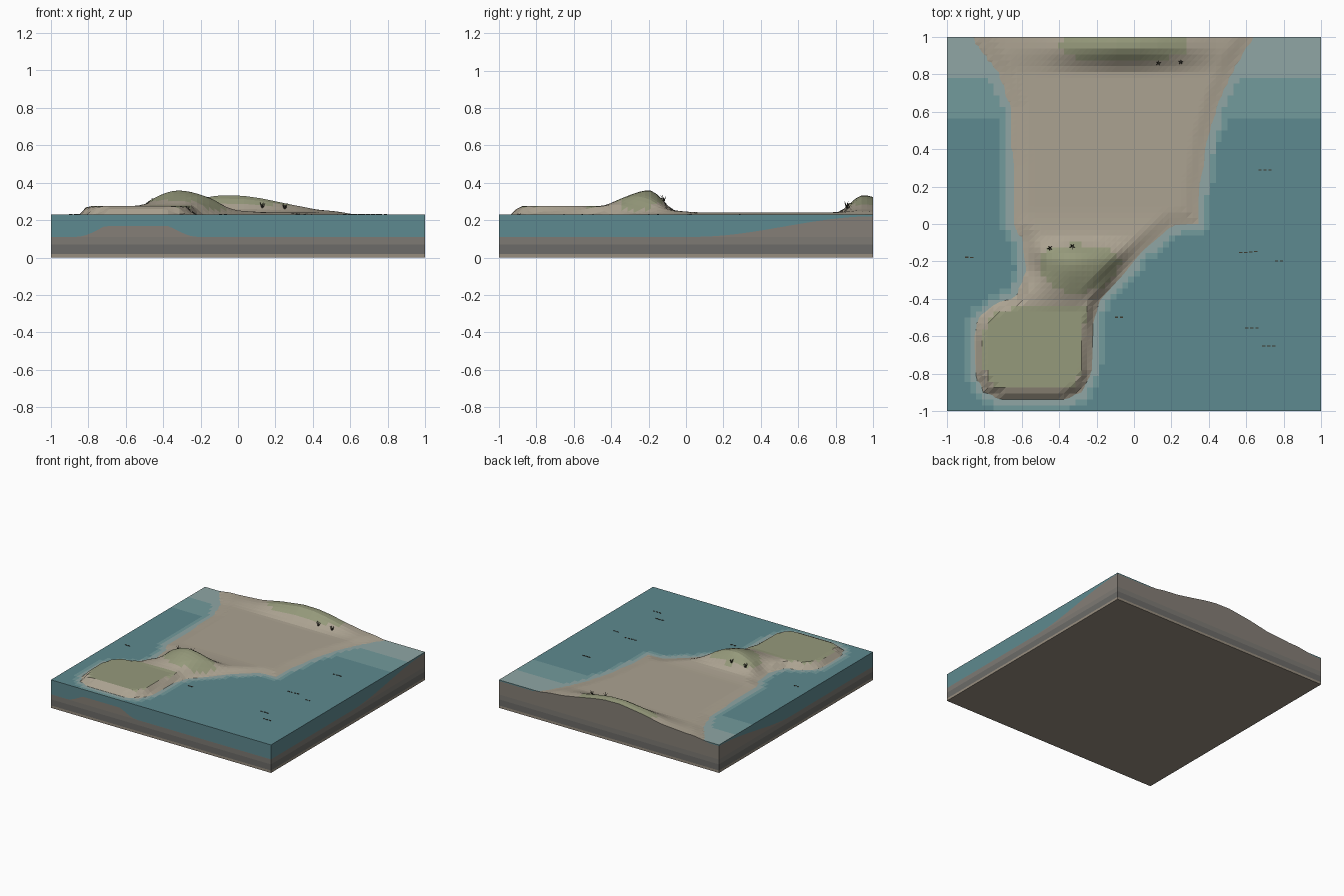
import bpy, bmesh, math, random
from mathutils import Vector

if "Cube" in bpy.data.objects:
    bpy.data.objects.remove(bpy.data.objects["Cube"])

random.seed(4)
N, SEA, FLOOR = 64, 0.23, 0.11


def mat(name, r, g, b):
    m = bpy.data.materials.new(name)
    m.diffuse_color = tuple((c / 255) ** 2.2 for c in (r, g, b)) + (1,)
    m.use_nodes = True
    m.node_tree.nodes["Principled BSDF"].inputs["Base Color"].default_value = m.diffuse_color
    return m


SAND = mat("sand", 170, 161, 144)
GRASS = mat("grass", 148, 152, 122)
ROCK = mat("rock", 132, 126, 118)
DEEP = mat("deep_water", 94, 136, 142)
MID = mat("mid_water", 114, 153, 155)
SHALLOW = mat("shallow_water", 142, 165, 163)
DARK = mat("dark", 62, 60, 50)


def ss(t):
    t = max(0, min(1, t))
    return t * t * (3 - 2 * t)


def hump(v, lo, peak, hi):
    return ss((v - lo) / (peak - lo)) if v < peak else ss((hi - v) / (hi - peak))


# Coastline seen from above: mainland, neck and rounded headland
COAST = [(-.92, 1.1), (-.86, .98), (-.73, .8), (-.67, .62), (-.65, .3), (-.65, -.02),
         (-.6, -.09), (-.58, -.25), (-.63, -.39), (-.75, -.43), (-.83, -.5),
         (-.855, -.6), (-.85, -.8), (-.8, -.9), (-.7, -.94), (-.38, -.94),
         (-.28, -.9), (-.23, -.8), (-.22, -.55), (-.19, -.42), (.05, -.15),
         (.2, -.02), (.35, 0), (.36, .2), (.4, .45), (.46, .65), (.56, .87),
         (.65, 1), (.7, 1.1)]
RIDGE = [(-1, 0), (-.7, .004), (-.48, .022), (-.3, .062), (-.1, .092), (.03, .09),
         (.13, .075), (.27, .045), (.42, .015), (.58, 0), (1, 0)]


def coast_distance(x, y):
    best, inside = 9, False
    for (ax, ay), (bx, by) in zip(COAST, COAST[1:] + COAST[:1]):
        dx, dy = bx - ax, by - ay
        t = max(0, min(1, ((x - ax) * dx + (y - ay) * dy) / (dx * dx + dy * dy)))
        best = min(best, math.hypot(x - ax - t * dx, y - ay - t * dy))
        if (ay > y) != (by > y) and x < ax + (y - ay) * dx / dy:
            inside = not inside
    return best if inside else -best


def ridge(x, y):
    for (a, ha), (b, hb) in zip(RIDGE, RIDGE[1:]):
        if a <= x <= b:
            h = ha + (hb - ha) * (x - a) / (b - a)
            return h * ss((y - .8) / .15) * (1 - .12 * ss((y - .95) / .06))
    return 0


def knoll(x, y):
    return .105 * hump(x, -.62, -.32, .08) * hump(y, -.47, -.2, -.05)


def ground(x, y):
    d = coast_distance(x, y)
    bed = FLOOR + .002 + .11 * ss((y - .05) / .95)
    if d < 0:
        return max(bed, SEA - .12 * ss(-d / .12)) - .001
    head = ss((-.2 - y) / .2)
    neck = hump(y, -.45, -.15, .08)
    low = (.012 + .014 * neck) * ss(d / .1)
    high = .045 * ss(d / .055)
    return SEA + low * (1 - head) + high * head + knoll(x, y) * ss(d / .12) + ridge(x, y)


def finish(name, bm, mats):
    me = bpy.data.meshes.new(name)
    bm.to_mesh(me)
    bm.free()
    for m in mats:
        me.materials.append(m)
    ob = bpy.data.objects.new(name, me)
    bpy.context.collection.objects.link(ob)
    return ob


P = [-1 + 2 * i / N for i in range(N + 1)]
H = [[ground(x, y) for y in P] for x in P]
# Grid indices running counter-clockwise round the border
RIM = ([(i, 0) for i in range(N)] + [(N, j) for j in range(N)] +
       [(i, N) for i in range(N, 0, -1)] + [(0, j) for j in range(N, 0, -1)])


def cell(i, j):
    return [(i, j), (i + 1, j), (i + 1, j + 1), (i, j + 1)]


def skirt(bm, top, bottom, index):
    for a, b in zip(RIM, RIM[1:] + RIM[:1]):
        pts = [(P[i], P[j], f(i, j)) for (i, j), f in
               ((a, bottom), (b, bottom), (b, top), (a, top))]
        if pts[2][2] - pts[1][2] > 1e-4 or pts[3][2] - pts[0][2] > 1e-4:
            bm.faces.new([bm.verts.new(p) for p in pts]).material_index = index


# Terrain surface with its cut sides
bm = bmesh.new()
V = {(i, j): bm.verts.new((P[i], P[j], H[i][j])) for i in range(N + 1) for j in range(N + 1)}
for i in range(N):
    for j in range(N):
        x, y = P[i] + 1 / N, P[j] + 1 / N
        green = (y < -.44 and coast_distance(x, y) > .05) or knoll(x, y) > .035 or ridge(x, y) > .04
        a, b, c, d = (V[k] for k in cell(i, j))
        for tri in ((a, b, c), (a, c, d)):
            bm.faces.new(tri).material_index = int(green)
skirt(bm, lambda i, j: H[i][j], lambda i, j: FLOOR, 2)
finish("terrain", bm, [SAND, GRASS, ROCK])

# Water sheet, tinted by depth, with its cut sides
bm = bmesh.new()
W = {}
for i in range(N):
    for j in range(N):
        hs = [H[a][b] for a, b in cell(i, j)]
        if min(hs) < SEA:
            for k in cell(i, j):
                if k not in W:
                    W[k] = bm.verts.new((P[k[0]], P[k[1]], SEA))
            mean = sum(hs) / 4
            f = bm.faces.new([W[k] for k in cell(i, j)])
            f.material_index = 0 if mean < .175 else 1 if mean < .205 else 2
skirt(bm, lambda i, j: max(SEA, H[i][j]) if H[i][j] < SEA else H[i][j],
      lambda i, j: H[i][j], 0)
finish("water", bm, [DEEP, MID, SHALLOW])


def box(name, x, y, z0, z1, sx, sy, m):
    bm = bmesh.new()
    bmesh.ops.create_cube(bm, size=1)
    for v in bm.verts:
        v.co = (x + v.co.x * sx, y + v.co.y * sy, (z0 + z1) / 2 + v.co.z * (z1 - z0))
    return finish(name, bm, [m])


# Layers of rock below the sea bed
box("base_plate", 0, 0, 0, .02, 2, 2, mat("base", 150, 140, 126))
box("lower_stratum", 0, 0, .02, .07, 2, 2, mat("dark_rock", 108, 107, 104))
box("upper_stratum", 0, 0, .07, FLOOR, 2, 2, mat("mid_rock", 124, 121, 115))

# Short dark ripples on the water
for x, y, n in [(.7, .29, 3), (.61, -.15, 4), (.775, -.2, 2), (.63, -.555, 3),
                (.72, -.65, 3), (-.88, -.18, 2), (-.08, -.5, 2)]:
    for k in range(n):
        box("ripple", x + (k - (n - 1) / 2) * .027, y + random.uniform(-.003, .003),
            SEA, SEA + .003, .018, .006, DARK)

# Tufts of grass blades on the hill flanks
for x, y in [(.13, .86), (.25, .865), (-.33, -.12), (-.45, -.13)]:
    bm = bmesh.new()
    root = Vector((x, y, ground(x, y) - .004))
    for k in range(5):
        a = k * math.tau / 5 + x
        lean = Vector((math.cos(a), math.sin(a), 0))
        side = Vector((-lean.y, lean.x, 0)) * .004
        tip = root + lean * .016 + Vector((0, 0, random.uniform(.028, .04)))
        pts = [bm.verts.new(p) for p in (root - side, root + side, root + lean * .006, tip)]
        for f in ((0, 1, 3), (1, 2, 3), (2, 0, 3)):
            bm.faces.new([pts[q] for q in f])
    finish("grass_tuft", bm, [DARK])
